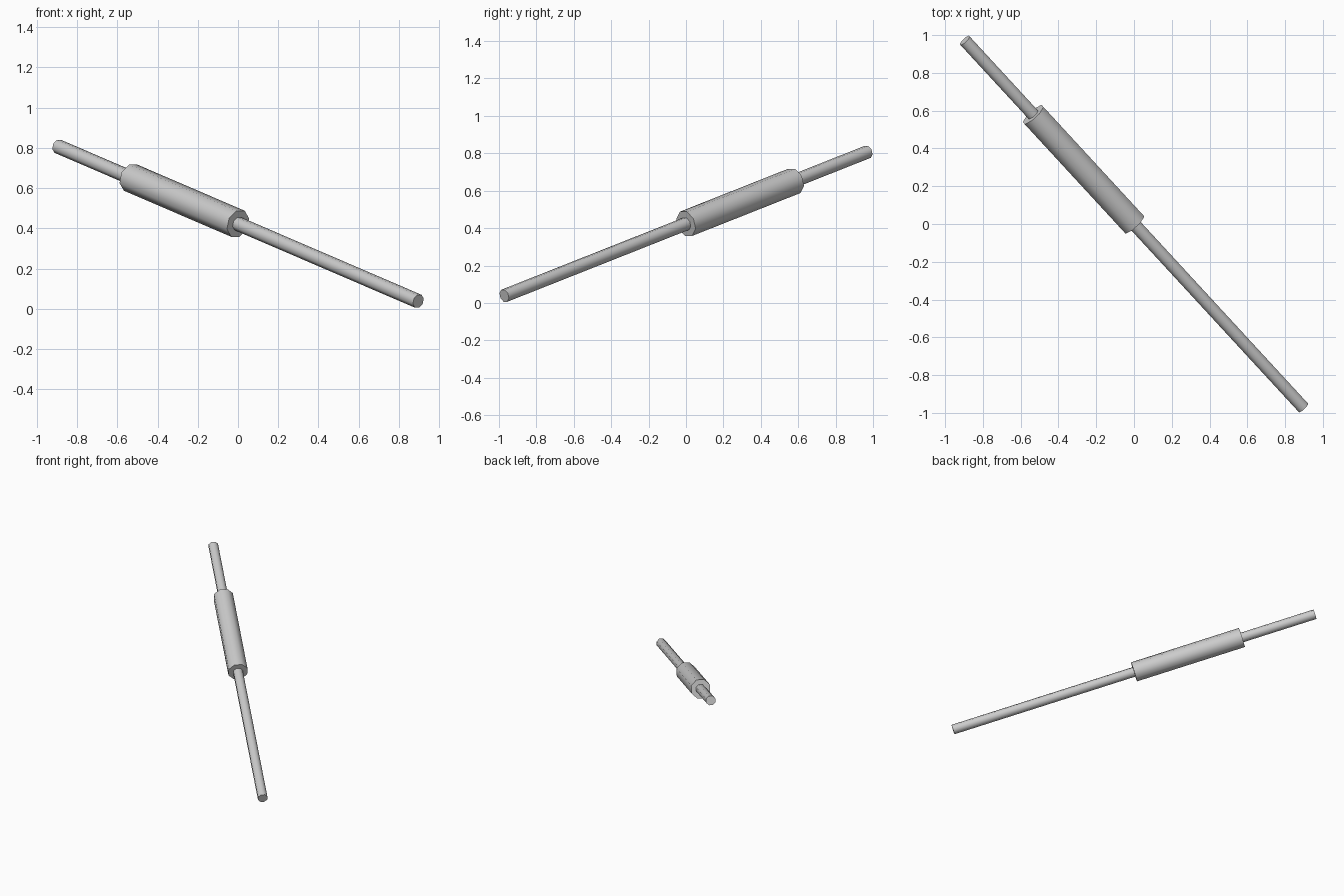
import bpy, math
from mathutils import Vector, Matrix

if "Cube" in bpy.data.objects:
    bpy.data.objects.remove(bpy.data.objects["Cube"])

TOP = Vector((-0.896, 0.972, 0.808))
LOW = Vector((0.896, -0.972, 0.038))
AXIS = (TOP - LOW).normalized()
SIDE = AXIS.cross(Vector((0, 0, 1))).normalized()
UP = SIDE.cross(AXIS)
FRAME = Matrix((SIDE, UP, AXIS)).transposed().to_4x4()


def bar(name, a, b, radius, sides, turn):
    """Capped prism between two points on the shared slanted axis."""
    bpy.ops.mesh.primitive_cylinder_add(vertices=sides, radius=radius, depth=(b - a).length)
    ob = bpy.context.object
    ob.name = name
    ob.matrix_world = Matrix.Translation((a + b) / 2) @ FRAME @ Matrix.Rotation(turn, 4, 'Z')
    bpy.ops.object.shade_smooth_by_angle(angle=math.radians(50))


# thin rod running the full length
bar("rod", LOW, TOP, 0.036, 8, math.pi / 8)
# thick sleeve around the upper middle
bar("sleeve", LOW.lerp(TOP, 0.5), LOW.lerp(TOP, 0.798), 0.073, 8, math.pi / 8)
